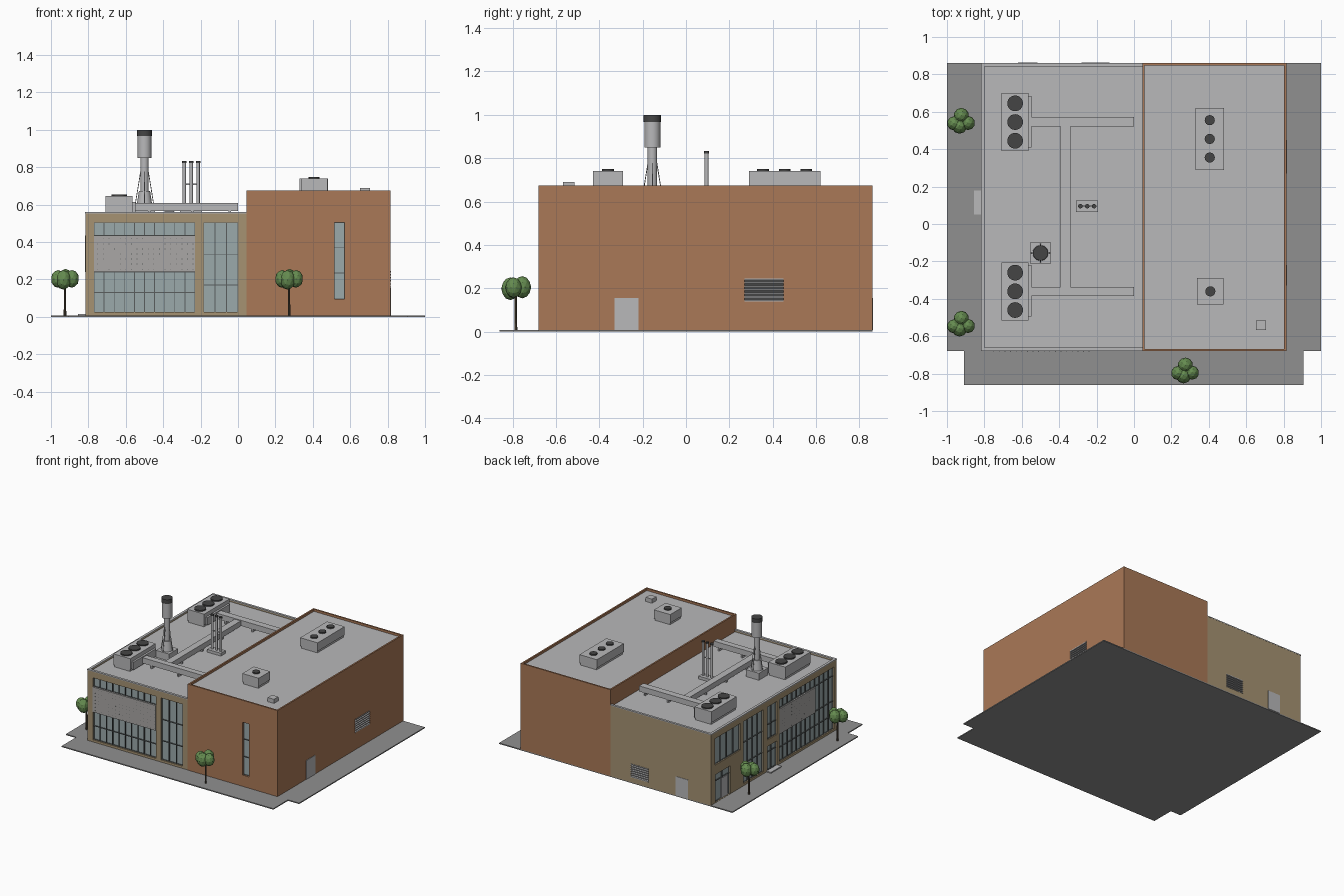
import bpy, bmesh, math, random
from mathutils import Matrix, Vector

if "Cube" in bpy.data.objects:
    bpy.data.objects.remove(bpy.data.objects["Cube"])

random.seed(4)


def mat(name, r, g, b):
    m = bpy.data.materials.new(name)
    m.diffuse_color = (r, g, b, 1)
    m.use_nodes = True
    m.node_tree.nodes["Principled BSDF"].inputs["Base Color"].default_value = m.diffuse_color
    return m


BRICK = mat("brick", .40, .19, .095)
TAN = mat("tan_brick", .38, .29, .17)
GLASS = mat("glass", .33, .40, .41)
FRAME = mat("frame", .10, .11, .11)
DARK = mat("dark", .06, .06, .06)
PAVING = mat("paving", .28, .28, .28)
LEAF = mat("leaf", .13, .26, .08)
BARK = mat("bark", .08, .06, .04)
METAL = mat("metal", .48, .48, .49)
PANEL = mat("panel", .40, .39, .38)


def finish(name, bm, m):
    me = bpy.data.meshes.new(name)
    bm.to_mesh(me)
    bm.free()
    ob = bpy.data.objects.new(name, me)
    bpy.context.collection.objects.link(ob)
    if m:
        me.materials.append(m)
    return ob


def boxes(name, items, m=None):
    """One object made of boxes (x0, x1, y0, y1, z0, z1)."""
    bm = bmesh.new()
    for x0, x1, y0, y1, z0, z1 in items:
        mt = Matrix.Translation(((x0 + x1) / 2, (y0 + y1) / 2, (z0 + z1) / 2))
        mt = mt @ Matrix.Diagonal((abs(x1 - x0), abs(y1 - y0), abs(z1 - z0), 1))
        bmesh.ops.create_cube(bm, size=1, matrix=mt)
    return finish(name, bm, m)


def tubes(name, items, m=None, n=24):
    """One object made of upright cones (x, y, z0, z1, r0, r1)."""
    bm = bmesh.new()
    for x, y, z0, z1, r0, r1 in items:
        bmesh.ops.create_cone(bm, cap_ends=True, segments=n, radius1=r0, radius2=r1,
                              depth=z1 - z0, matrix=Matrix.Translation((x, y, (z0 + z1) / 2)))
    ob = finish(name, bm, m)
    bpy.context.view_layer.objects.active = ob
    ob.select_set(True)
    bpy.ops.object.shade_smooth_by_angle(angle=math.radians(35))
    ob.select_set(False)
    return ob


def cut(ob, items):
    for it in items:
        c = boxes("cutter", [it])
        md = ob.modifiers.new("cut", 'BOOLEAN')
        md.operation, md.solver, md.object = 'DIFFERENCE', 'EXACT', c
        bpy.context.view_layer.objects.active = ob
        bpy.ops.object.modifier_apply(modifier=md.name)
        bpy.data.objects.remove(c)


# Box on a wall: u runs along the wall, d runs outward from it
WALLS = {"front": -.678, "left": -.815, "right": .815, "back": .86}


def on(wall, u0, u1, z0, z1, d0, d1):
    s = -1 if wall in ("front", "left") else 1
    a, b = sorted((WALLS[wall] + s * d0, WALLS[wall] + s * d1))
    return (u0, u1, a, b, z0, z1) if wall in ("front", "back") else (a, b, u0, u1, z0, z1)


# Paved ground with notched front corners
bm = bmesh.new()
pts = [(-1, .86), (-1, -.68), (-.91, -.68), (-.91, -.86), (.905, -.86), (.905, -.68), (1, -.68), (1, .86)]
f = bm.faces.new([bm.verts.new((x, y, 0)) for x, y in pts])
ex = bmesh.ops.extrude_face_region(bm, geom=[f])
bmesh.ops.translate(bm, vec=(0, 0, .008), verts=[v for v in ex["geom"] if isinstance(v, bmesh.types.BMVert)])
bmesh.ops.recalc_face_normals(bm, faces=bm.faces)
finish("paving", bm, PAVING)

# Glazed openings: wall, u0, u1, z0, z1, columns, row lines
OPEN = [("front", -.77, -.23, .025, .505, 10, (.13, .24, .435)),
        ("front", -.185, 0, .025, .505, 3, (.17, .335)),
        ("left", -.65, .02, .025, .505, 12, (.13, .24, .435)),
        ("left", .05, .165, .25, .505, 2, (.36,)),
        ("left", .05, .165, .01, .2, 2, (.15,)),
        ("left", .215, .46, .025, .505, 4, (.17, .335)),
        ("left", .495, .81, .30, .505, 4, ()),
        ("left", .62, .80, .01, .225, 2, (.17,))]
SLOT = ("front", .515, .57, .095, .505, 1, (.235, .37))
LOUVERS = [("right", .27, .45, .14, .245), ("back", -.28, -.13, .045, .15)]
DOORS = [("right", -.33, -.22, .008, .155), ("back", -.62, -.515, .008, .155)]

# Two building blocks with recessed roofs and openings
low = boxes("low_block", [(-.815, .045, -.678, .86, .006, .555)], TAN)
cut(low, [(-.80, .06, -.663, .845, .54, .7)] + [on(*o[:5], -.03, .02) for o in OPEN]
    + [on(*LOUVERS[1], -.02, .02)])
high = boxes("high_block", [(.045, .815, -.68, .86, .006, .675)], BRICK)
cut(high, [(.057, .803, -.668, .848, .655, .8), on(*SLOT[:5], -.02, .02), on(*LOUVERS[0], -.02, .02)])
boxes("low_roof", [(-.80, .045, -.663, .845, .535, .543)], METAL)
boxes("high_roof", [(.057, .803, -.668, .848, .65, .658)], METAL)
boxes("low_coping", [(-.818, -.798, -.68, .861, .553, .56), (-.798, .045, -.68, -.661, .553, .56),
                     (-.798, .045, .843, .861, .553, .56)], METAL)

# Glass and mullions
for i, (w, u0, u1, z0, z1, n, rows) in enumerate(OPEN + [SLOT]):
    boxes(f"glass_{i}", [on(w, u0, u1, z0, z1, -.028, -.016)], GLASS)
    t = .002
    bars = [on(w, u - t, u + t, z0, z1, -.018, -.008) for u in (u0 + (u1 - u0) * k / n for k in range(n + 1))]
    bars += [on(w, u0, u1, z - t, z + t, -.018, -.008) for z in (z0, *rows, z1)]
    boxes(f"mullions_{i}", bars, FRAME)

# Perforated screens across the tall windows
for w, u0, u1 in (("front", -.77, -.23), ("left", -.42, .02)):
    boxes(f"{w}_screen", [on(w, u0, u1, .24, .435, -.015, .002)], PANEL)
    dots = []
    for k in range(int((u1 - u0) / .03)):
        for j in range(7):
            if random.random() < .6:
                u, z = u0 + .02 + k * .03, .255 + j * .027
                dots.append(on(w, u - .002, u + .002, z - .002, z + .002, .001, .0025))
    boxes(f"{w}_screen_holes", dots, FRAME)

# Louvres, service doors and entrance step
for w, u0, u1, z0, z1 in LOUVERS:
    boxes(f"{w}_louvre_back", [on(w, u0, u1, z0, z1, -.019, -.015)], DARK)
    slats = [on(w, u0, u1, z, z + .007, -.016, .003) for z in (z0 + (z1 - z0 - .007) * k / 6 for k in range(7))]
    boxes(f"{w}_louvre_slats", slats, METAL)
for w, u0, u1, z0, z1 in DOORS:
    boxes(f"{w}_door", [on(w, u0, u1, z0, z1, -.01, .003)], METAL)
boxes("loading_door", [on("left", .64, .72, .01, .165, -.02, -.006)], METAL)
boxes("entrance_step", [(-.855, -.815, .05, .18, .006, .016)], METAL)


# Rooftop machines with fans
def roof_unit(name, x0, x1, y0, y1, base, top, r, fans):
    boxes(name, [(x0 + .006, x1 - .006, y0 + .006, y1 - .006, base, base + .02),
                 (x0, x1, y0, y1, base + .02, top)], METAL)
    cx = (x0 + x1) / 2
    tubes(name + "_fans", [(cx, y, top - .002, top + .009, r, r) for y in fans], DARK)


for k, c in enumerate((.545, -.36)):
    roof_unit(f"cooler_{k}", -.708, -.563, c - .155, c + .155, .54, .645, .042, (c - .1, c, c + .1))
    boxes(f"cooler_flange_{k}", [(-.563, -.548, c - .135, c + .14, .555, .615)], METAL)
roof_unit("large_vent", .33, .48, .29, .62, .655, .74, .027, (.355, .455, .555))
roof_unit("small_vent", .338, .478, -.43, -.29, .655, .74, .027, (-.36,))
boxes("roof_hatch", [(.652, .706, -.567, -.515, .655, .69)], METAL)

# Ducts on short legs
boxes("ducts", [(-.55, 0, .52, .573, .565, .608), (-.55, 0, -.385, -.338, .565, .608),
                (-.393, -.34, -.36, .52, .562, .603)], METAL)
legs = [(x, x + .012, y, y + .05, .54, .567) for x in (-.48, -.25, -.05) for y in (.521, -.386)]
legs += [(-.392, -.341, y, y + .012, .54, .567) for y in (-.2, .05, .3)]
boxes("duct_legs", legs, METAL)

# Chimney
cx, cy = -.5, -.155
boxes("chimney_base", [(cx - .056, cx + .056, cy - .056, cy + .056, .54, .597)], METAL)
tubes("chimney", [(cx, cy, .595, .672, .042, .03), (cx, cy, .67, .855, .022, .022),
                  (cx, cy, .85, .97, .037, .037)], METAL)
tubes("chimney_cap", [(cx, cy, .968, 1.0, .04, .04)], DARK)
bm = bmesh.new()
for k in range(4):
    d = Vector((math.cos(k * math.pi / 2), math.sin(k * math.pi / 2), 0))
    p, q = Vector((cx, cy, .597)) + d * .05, Vector((cx, cy, .78)) + d * .02
    mt = Matrix.Translation((p + q) / 2) @ (q - p).to_track_quat('Z', 'Y').to_matrix().to_4x4()
    bmesh.ops.create_cone(bm, cap_ends=True, segments=6, radius1=.002, radius2=.002,
                          depth=(q - p).length, matrix=mt)
finish("chimney_braces", bm, METAL)

# Three vent pipes
boxes("pipe_base", [(-.31, -.193, .065, .125, .54, .565), (-.29, -.21, .092, .098, .705, .712)], METAL)
px = (-.287, -.25, -.213)
tubes("vent_pipes", [(x, .095, .56, .825, .009, .009) for x in px], METAL, 12)
tubes("vent_pipe_caps", [(x, .095, .822, .832, .012, .012) for x in px], DARK, 12)

# Low-poly trees
LOBES = [(-.037, -.012, .203, .038), (.037, -.010, .203, .038), (.002, .030, .205, .041), (-.008, -.025, .198, .042)]
for k, (x, y) in enumerate(((-.925, .55), (-.925, -.535), (.273, -.785))):
    tubes(f"tree_trunk_{k}", [(x, y, .006, .19, .007, .005)], BARK, 8)
    bm = bmesh.new()
    for a, b, z, r in LOBES:
        bmesh.ops.create_icosphere(bm, subdivisions=2, radius=r, matrix=Matrix.Translation((x + a, y + b, z))
                                   @ Matrix.Diagonal((1, 1, 1.25, 1)))
    finish(f"tree_crown_{k}", bm, LEAF)
